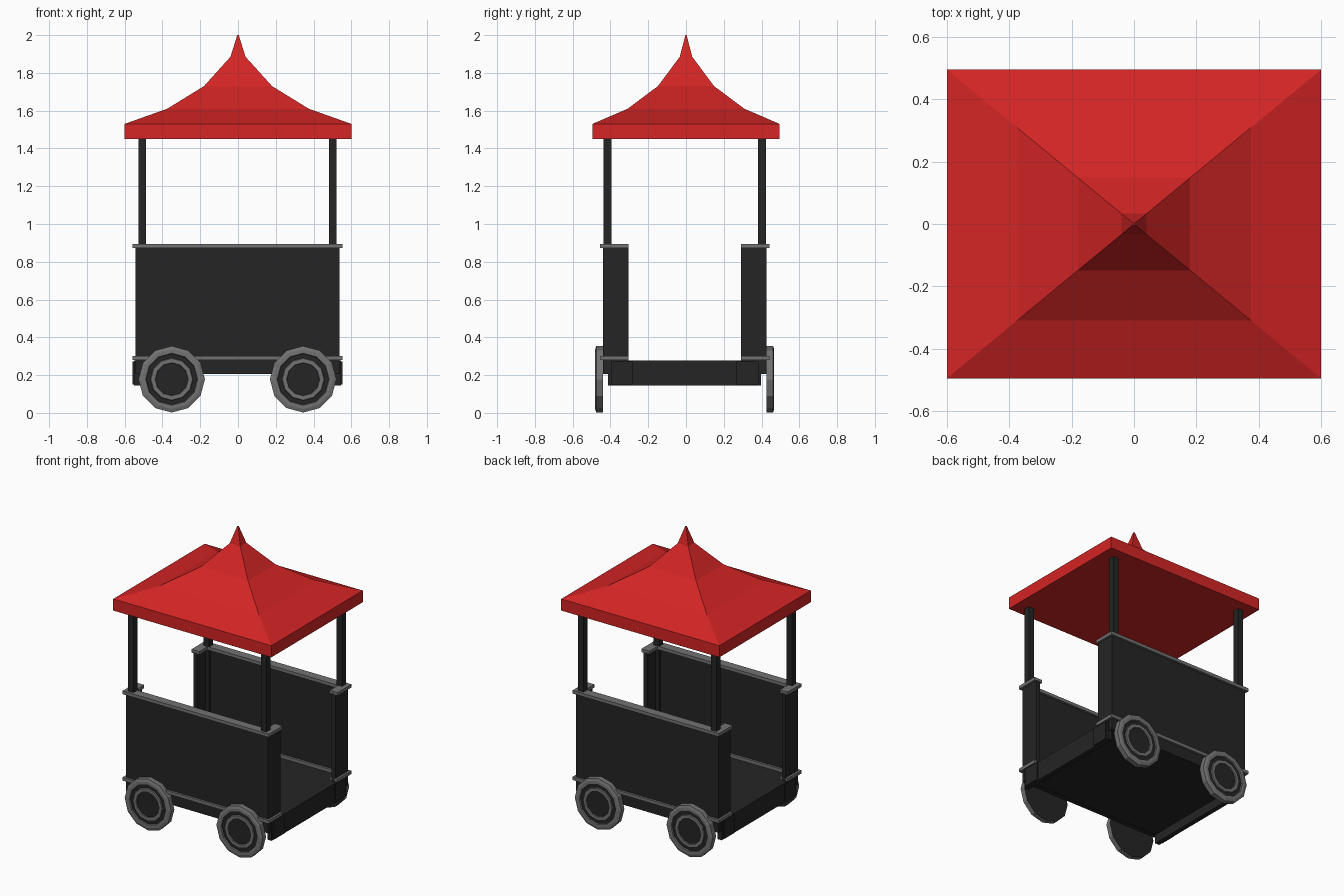
import bpy
import bmesh
from math import cos, sin, pi

cube = bpy.data.objects.get("Cube")
if cube:
    bpy.data.objects.remove(cube, do_unlink=True)


def material(name, rgb):
    m = bpy.data.materials.new(name)
    m.use_nodes = True
    m.diffuse_color = (*rgb, 1)
    m.node_tree.nodes["Principled BSDF"].inputs["Base Color"].default_value = (*rgb, 1)
    return m


RED = material("canopy red", (0.66, 0.018, 0.018))
DARK = material("dark panel", (0.018, 0.018, 0.018))
GREY = material("trim grey", (0.17, 0.17, 0.17))

CX, CY = -0.003, -0.007   # body centre


def finish(name, bm, mats):
    bmesh.ops.recalc_face_normals(bm, faces=bm.faces)
    me = bpy.data.meshes.new(name)
    bm.to_mesh(me)
    bm.free()
    for m in mats:
        me.materials.append(m)
    ob = bpy.data.objects.new(name, me)
    bpy.context.scene.collection.objects.link(ob)
    return ob


def box(name, x, y, z, mat):
    """Box from (low, high) ranges about the body centre."""
    bm = bmesh.new()
    bmesh.ops.create_cube(bm, size=1)
    for v in bm.verts:
        v.co = (CX + x[v.co.x > 0], CY + y[v.co.y > 0], z[v.co.z > 0])
    return finish(name, bm, [mat])


def u_prism(name, side, grow, z0, z1, mat):
    """U-shaped plan: long wall plus two short returns, extruded upward."""
    ox, oy, thick, end = 0.54 + grow, 0.433 + grow, 0.03 + 2 * grow, 0.298
    ix, iy = ox - thick, oy - thick
    plan = [(-ox, end), (-ox, oy), (ox, oy), (ox, end),
            (ix, end), (ix, iy), (-ix, iy), (-ix, end)]
    bm = bmesh.new()
    base = bm.faces.new([bm.verts.new((CX + x, CY + side * y, z0)) for x, y in plan])
    ext = bmesh.ops.extrude_face_region(bm, geom=[base])
    for v in ext["geom"]:
        if isinstance(v, bmesh.types.BMVert):
            v.co.z = z1
    if not base.is_valid or len(bm.faces) < 10:
        bm.faces.new([v for v in bm.verts if v.co.z == z0][:8])
    return finish(name, bm, [mat])


def loft(bm, rings, mats):
    """Join rings of points; mats gives the slot for each band, then the caps."""
    loops = [[bm.verts.new(p) for p in r] for r in rings]
    n = len(loops[0])
    for a, b, slot in zip(loops, loops[1:], mats):
        for i in range(n):
            j = (i + 1) % n
            bm.faces.new((a[i], a[j], b[j], b[i])).material_index = slot
    for cap, slot in zip((loops[0], loops[-1]), mats[-2:]):
        bm.faces.new(cap).material_index = slot


# Swept pagoda canopy
profile = [(0.6, 1.45), (0.6, 1.53), (0.375, 1.61), (0.18, 1.73), (0.04, 1.885), (0.004, 2.0)]
bm = bmesh.new()
loft(bm, [[(sx * h, sy * h * 0.825, z) for sx, sy in ((-1, -1), (1, -1), (1, 1), (-1, 1))]
          for h, z in profile], [0] * 7)
finish("canopy", bm, [RED])

# Floor
box("floor", (-0.53, 0.53), (-0.41, 0.41), (0.207, 0.277), DARK)

# Walls with top and bottom trim
for side, word in ((-1, "front"), (1, "back")):
    u_prism(word + "_wall", side, 0, 0.205, 0.88, DARK)
    u_prism(word + "_top_trim", side, 0.015, 0.873, 0.895, GREY)
    u_prism(word + "_bottom_trim", side, 0.015, 0.28, 0.302, GREY)

for sx, end in ((-1, "right"), (1, "left")):
    # End skirt
    box(end + "_skirt", sorted((sx * 0.515, sx * 0.547)), (-0.405, 0.405), (0.145, 0.277), DARK)
    for sy, word in ((-1, "front"), (1, "back")):
        # Skirt step plates and corner posts
        box(f"{word}_{end}_plate", sorted((sx * 0.54, sx * 0.555)),
            sorted((sy * 0.275, sy * 0.39)), (0.15, 0.272), DARK)
        box(f"{word}_{end}_post", sorted((sx * 0.484, sx * 0.525)),
            sorted((sy * 0.388, sy * 0.431)), (0.27, 1.46), DARK)

        # Twelve-sided wheel: tyre band, recess, hub ring, hub
        section = [(0.176, 0.433), (0.176, 0.468), (0.158, 0.474), (0.138, 0.474),
                   (0.135, 0.466), (0.113, 0.466), (0.11, 0.473), (0.088, 0.473),
                   (0.086, 0.466)]
        rings = [[(CX + sx * 0.348 + r * cos(k * pi / 6), CY + sy * d,
                   0.178 + r * sin(k * pi / 6)) for k in range(12)] for r, d in section]
        bm = bmesh.new()
        loft(bm, rings, [0, 0, 0, 0, 1, 0, 0, 0, 1, 1])
        finish(f"{word}_{end}_wheel", bm, [GREY, DARK])
